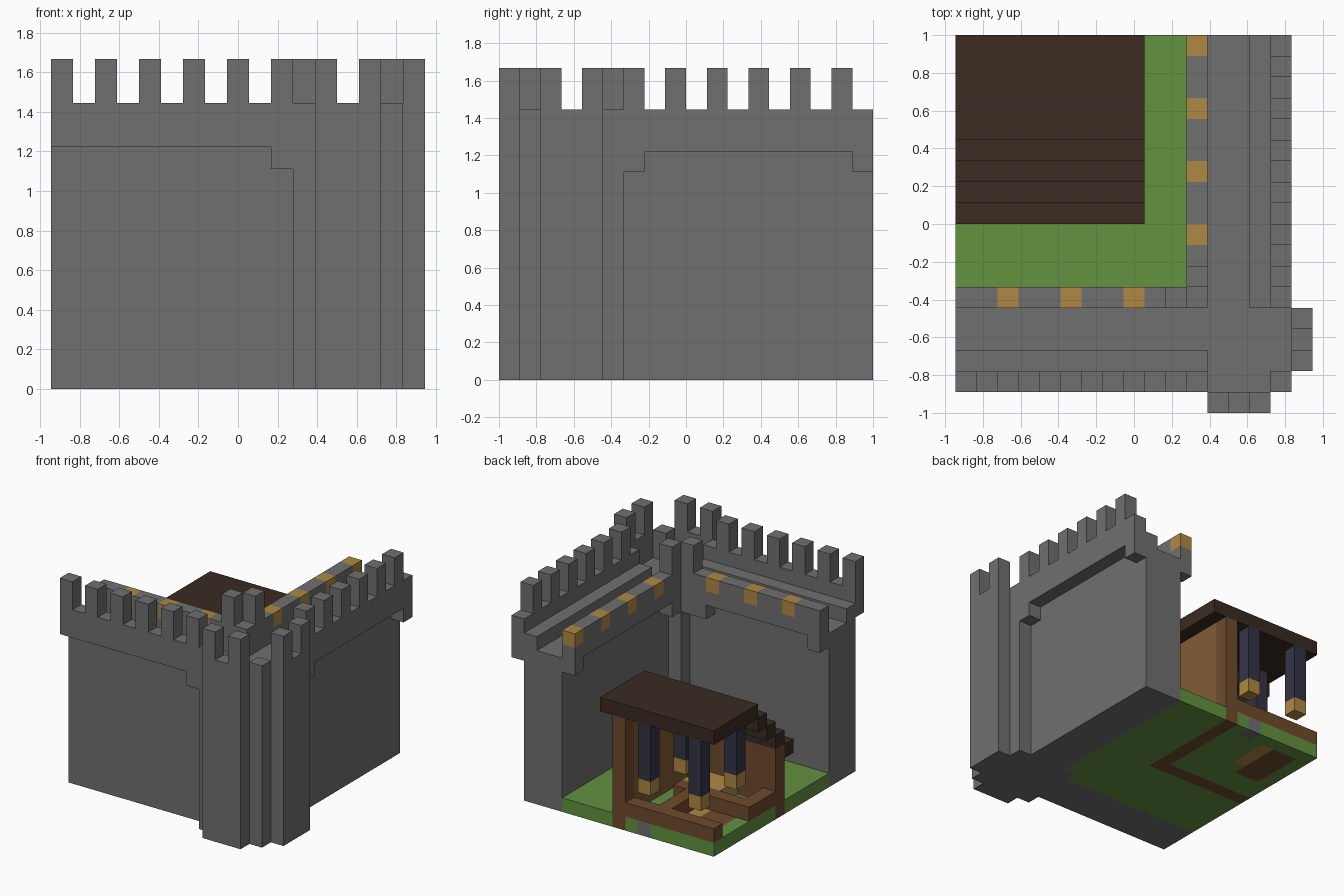
import bpy
import bmesh
from mathutils import Vector

cube = bpy.data.objects.get("Cube")
if cube:
    bpy.data.objects.remove(cube, do_unlink=True)

UNIT = 1 / 9                      # edge of one building block
WIDTH, DEPTH = 17, 18             # footprint in blocks
blocks = {}                       # block position -> part name


def make_material(name, red, green, blue):
    mat = bpy.data.materials.new(name)
    mat.use_nodes = True
    mat.diffuse_color = (red, green, blue, 1)
    mat.node_tree.nodes["Principled BSDF"].inputs["Base Color"].default_value = (red, green, blue, 1)
    return mat


stone = make_material("stone grey", .16, .16, .16)
grass = make_material("grass green", .122, .287, .051)
roof_wood = make_material("dark roof wood", .042, .024, .016)
beam_wood = make_material("golden wood", .43, .25, .058)
frame_wood = make_material("brown wood", .156, .069, .026)
panel_wood = make_material("tan wood", .21, .105, .033)
slate = make_material("slate blue", .034, .034, .06)

part_material = {
    "lawn": grass, "stepping_stone": stone, "castle_wall": stone,
    "battlements": stone, "corner_tower": stone, "walkway_beams": beam_wood,
    "stable_frame": frame_wood, "stable_panels": panel_wood,
    "stable_floor": frame_wood, "straw": beam_wood, "stable_roof": roof_wood,
    "hanging_posts": slate, "post_ends": beam_wood,
}


def fill(part, xs, ys, zs):
    """Fill a box of blocks; each range is (start, stop). Later parts win."""
    for x in range(*xs):
        for y in range(*ys):
            for z in range(*zs):
                if 0 <= x < WIDTH and 0 <= y < DEPTH:
                    blocks[x, y, z] = part


def fill_both(part, xs, ys, zs):
    """Fill on the front wall and, mirrored over the corner, on the side wall."""
    fill(part, xs, ys, zs)
    fill(part, (WIDTH - ys[1], WIDTH - ys[0]), (WIDTH - xs[1], WIDTH - xs[0]), zs)


def cell(n):
    return (n, n + 1)


# Lawn inside the walls
fill("lawn", (0, 12), (5, DEPTH), (0, 1))
fill("stepping_stone", cell(5), cell(17), (0, 1))

# Two walls with a sunken walkway, outer parapet and inner kerb
START, END = -2, 12
fill_both("castle_wall", (START, END), (2, 5), (0, 11))
fill_both("castle_wall", (START, END), cell(2), (11, 12))
fill_both("castle_wall", (START, END), cell(1), (11, 13))
fill_both("castle_wall", (START, 11), cell(5), (11, 13))
for x in (-1, 10):
    for y in (1, 5):
        fill_both("castle_wall", cell(x), cell(y), (10, 11))
for x in (0, 9):
    fill("castle_wall", cell(x), cell(5), (10, 11))
for x in range(0, 11, 2):
    fill_both("battlements", cell(x), cell(1), (13, 15))
for x in range(-1, 9, 3):
    fill_both("walkway_beams", cell(x), cell(5), (12, 13))

# Round corner tower, with a rim and merlons
centre_x, centre_y = 13, 3
for x in range(10, WIDTH):
    for y in range(0, 7):
        dx, dy = abs(x - centre_x), abs(y - centre_y)
        if dx + dy <= 4:
            fill("corner_tower", cell(x), cell(y), (0, 11))
for y in (0,):
    fill_both("corner_tower", (12, 15), cell(y), (11, 13))
for x in (11, 15):
    fill_both("corner_tower", cell(x), cell(1), (11, 13))
fill("corner_tower", cell(11), cell(5), (11, 13))
for x in (12, 14):
    fill_both("battlements", cell(x), cell(0), (13, 15))
fill_both("battlements", cell(10), cell(5), (13, 15))

# Stable: side wall, front wall and corner posts
fill("stable_panels", cell(7), (10, DEPTH), (0, 8))
fill("stable_frame", (0, 8), cell(10), (0, 5))
fill("stable_frame", cell(7), cell(17), (0, 8))
fill("stable_frame", cell(7), (10, 17), (0, 1))

# Stable stalls: floor, low rails and straw
fill("stable_floor", (1, 3), (13, 17), (0, 1))
fill("straw", (0, 4), (14, 17), (0, 1))
fill("stable_floor", (1, 3), (13, 17), (0, 1))
fill("stable_frame", (0, 7), cell(17), (1, 2))
fill("stable_frame", (0, 6), cell(13), (1, 2))
fill("stable_frame", cell(0), (11, 14), (1, 2))
fill("stable_frame", cell(4), (14, 17), (1, 2))
fill("straw", (3, 6), (11, 13), (1, 2))
fill("lawn", cell(0), (14, DEPTH), (0, 1))

# Stepped roof
fill("stable_roof", (0, 9), (13, DEPTH), (8, 9))
for step in range(4):
    fill("stable_roof", (0, 9), cell(9 + step), cell(4 + step))
    # The side wall follows the steps
    for z in range(4 + step, 8):
        if blocks.get((7, 9 + step, z)) == "stable_panels":
            del blocks[7, 9 + step, z]

# Posts hanging from the roof
for x in (1, 5):
    for y in (13, 17):
        fill("hanging_posts", cell(x), cell(y), (4, 8))
        fill("post_ends", cell(x), cell(y), (3, 4))


def build(part):
    """Make one object from the exposed sides of a part's blocks."""
    bm = bmesh.new()
    for pos in [p for p, owner in blocks.items() if owner == part]:
        for axis in range(3):
            for sign in (-1, 1):
                near = list(pos)
                near[axis] += sign
                if tuple(near) in blocks:
                    continue
                normal, u = Vector(), Vector()
                normal[axis] = sign / 2
                u[(axis + 1) % 3] = 1 / 2
                v = normal.cross(u) * 2
                mid = Vector(pos) + Vector((.5, .5, .5)) + normal
                corners = (mid - u - v, mid + u - v, mid + u + v, mid - u + v)
                bm.faces.new([bm.verts.new((c - Vector((WIDTH / 2, DEPTH / 2, 0))) * UNIT)
                              for c in corners])
    bmesh.ops.remove_doubles(bm, verts=bm.verts, dist=UNIT / 100)
    bmesh.ops.dissolve_limit(bm, angle_limit=.01, verts=bm.verts, edges=bm.edges)
    mesh = bpy.data.meshes.new(part)
    bm.to_mesh(mesh)
    bm.free()
    mesh.materials.append(part_material[part])
    bpy.context.collection.objects.link(bpy.data.objects.new(part, mesh))


for part_name in part_material:
    build(part_name)
